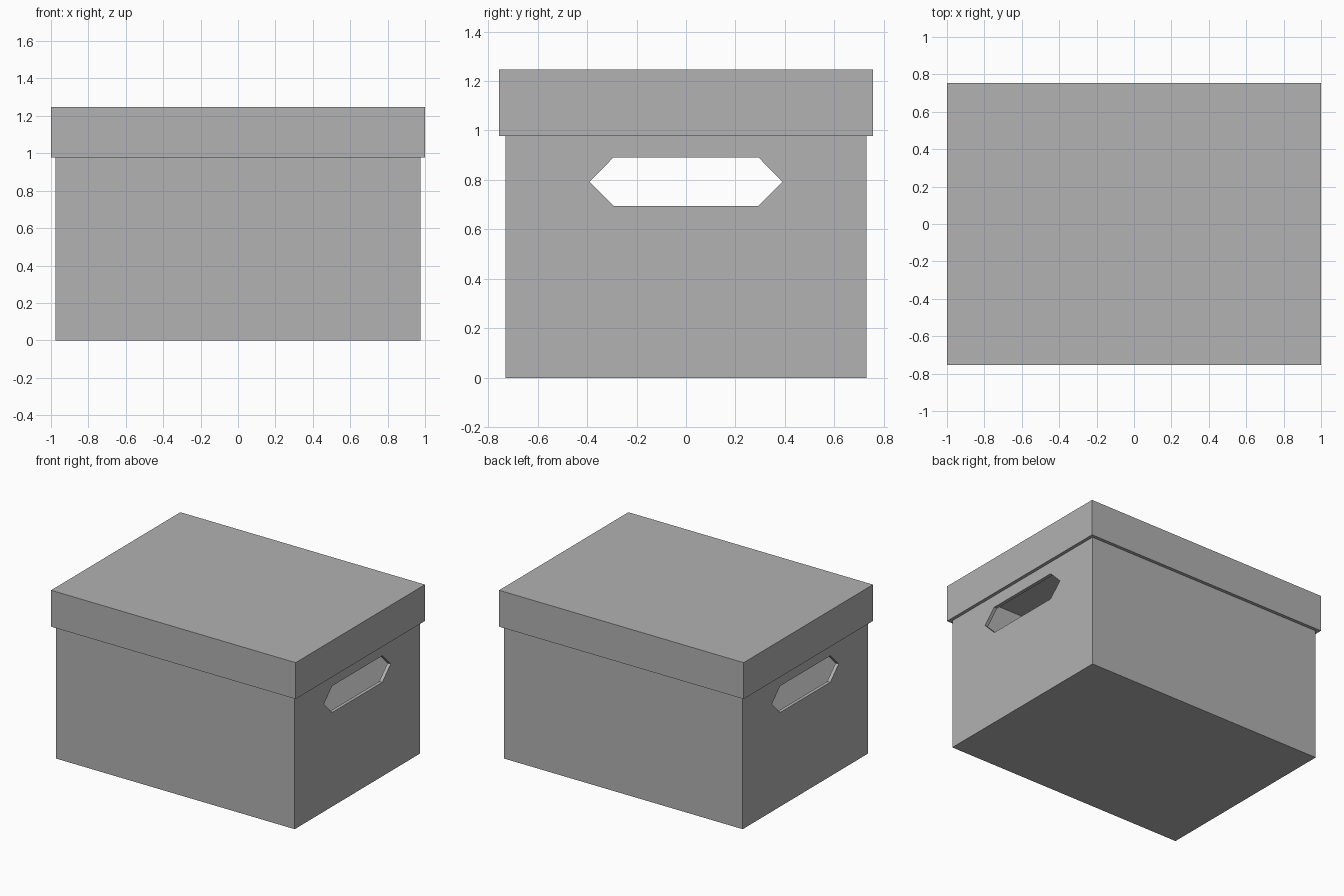
import bpy
import bmesh

cube = bpy.data.objects.get("Cube")
if cube:
    bpy.data.objects.remove(cube, do_unlink=True)

# Single flat cardboard grey
grey = bpy.data.materials.new("plain grey")
grey.use_nodes = True
COLOUR = (0.445, 0.445, 0.445, 1)
grey.diffuse_color = COLOUR
grey.node_tree.nodes["Principled BSDF"].inputs["Base Color"].default_value = COLOUR

WALL = 0.025


def add_object(name, bm):
    bmesh.ops.recalc_face_normals(bm, faces=bm.faces)
    mesh = bpy.data.meshes.new(name)
    bm.to_mesh(mesh)
    bm.free()
    mesh.materials.append(grey)
    obj = bpy.data.objects.new(name, mesh)
    bpy.context.collection.objects.link(obj)
    return obj


def add_tray(name, half_x, half_y, floor, rim, wall):
    """Open tray from its closed floor height to its rim height."""
    step = wall if rim > floor else -wall
    bm = bmesh.new()

    def ring(inset, z):
        x, y = half_x - inset, half_y - inset
        return [bm.verts.new((sx * x, sy * y, z))
                for sx, sy in ((-1, -1), (1, -1), (1, 1), (-1, 1))]

    rings = [ring(0, floor), ring(0, rim), ring(wall, rim), ring(wall, floor + step)]
    for a, b in zip(rings, rings[1:]):
        for i in range(4):
            j = (i + 1) % 4
            bm.faces.new((a[i], a[j], b[j], b[i]))
    bm.faces.new(rings[0])
    bm.faces.new(rings[-1])
    return add_object(name, bm)


# Box body and the lid that slips over it
body = add_tray("box_body", 0.975, 0.73, 0, 1.22, WALL)
lid = add_tray("lid", 1.0, 0.755, 1.247, 0.978, WALL - 0.001)

# Hexagonal hand holes through both end walls
profile = [(-0.39, 0.793), (-0.293, 0.695), (0.293, 0.695),
           (0.39, 0.793), (0.293, 0.891), (-0.293, 0.891)]
bm = bmesh.new()
ends = [[bm.verts.new((x, y, z)) for y, z in profile] for x in (-1.2, 1.2)]
for end in ends:
    bm.faces.new(end)
for i in range(len(profile)):
    j = (i + 1) % len(profile)
    bm.faces.new((ends[0][i], ends[0][j], ends[1][j], ends[1][i]))
cutter = add_object("handle_cutter", bm)
cutter.hide_render = True
cutter.hide_set(True)

cut = body.modifiers.new("hand_holes", "BOOLEAN")
cut.operation = "DIFFERENCE"
cut.solver = "EXACT"
cut.object = cutter
